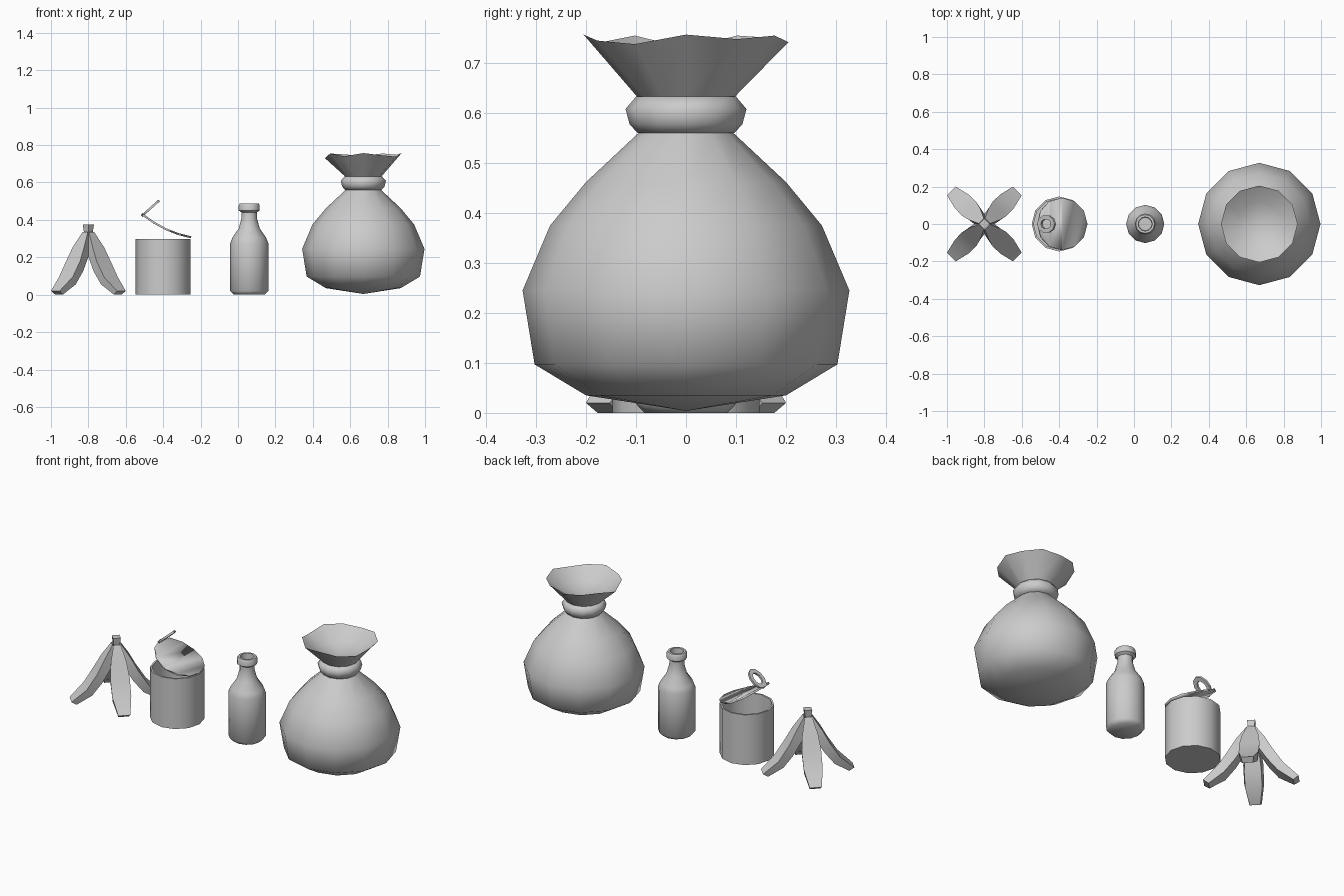
import bpy, bmesh, math
from mathutils import Vector, Matrix

cube = bpy.data.objects.get("Cube")
if cube:
    bpy.data.objects.remove(cube, do_unlink=True)

grey = bpy.data.materials.new("plain grey")
grey.use_nodes = True
COLOUR = (0.6, 0.6, 0.6, 1)
grey.diffuse_color = COLOUR
grey.node_tree.nodes["Principled BSDF"].inputs["Base Color"].default_value = COLOUR


def finish(name, bm, angle=40):
    bmesh.ops.recalc_face_normals(bm, faces=bm.faces)
    mesh = bpy.data.meshes.new(name)
    bm.to_mesh(mesh)
    bm.free()
    mesh.materials.append(grey)
    obj = bpy.data.objects.new(name, mesh)
    bpy.context.collection.objects.link(obj)
    bpy.ops.object.select_all(action='DESELECT')
    obj.select_set(True)
    bpy.context.view_layer.objects.active = obj
    bpy.ops.object.shade_smooth_by_angle(angle=math.radians(angle))
    return obj


def loft(bm, rings, closed=False):
    """Bridge rings of vertices; a ring of one vertex makes a fan."""
    pairs = list(zip(rings, rings[1:]))
    if closed:
        pairs.append((rings[-1], rings[0]))
    for a, b in pairs:
        n = max(len(a), len(b))
        for i in range(n):
            j = (i + 1) % n
            corners = [a[i % len(a)], a[j % len(a)], b[j % len(b)], b[i % len(b)]]
            bm.faces.new(list(dict.fromkeys(corners)))


def lathe(name, x, profile, sides=12, angle=40, wave=None):
    """Turn an (r, z) profile; wave gives rim offsets to its (ring, heights)."""
    bm = bmesh.new()
    rings = []
    for k, (r, z) in enumerate(profile):
        ring = []
        for i in range(sides if r else 1):
            a = math.tau * i / sides
            dz = wave[1][i] if wave and k == wave[0] else 0
            ring.append(bm.verts.new((x + r * math.cos(a), r * math.sin(a), z + dz)))
        rings.append(ring)
    loft(bm, rings)
    return finish(name, bm, angle)


# Rubbish bag: body, tie and ruffled mouth
BAG_X = 0.67
lathe("bag_body", BAG_X, [(0, .004), (.2, .035), (.303, .097), (.327, .245),
                          (.272, .375), (.2, .462), (.095, .56)], angle=60)
lathe("bag_tie", BAG_X, [(.09, .56), (.097, .56), (.113, .578), (.121, .608),
                         (.1, .633), (.09, .633)], angle=60)
ruffle = [.017, .008, .015, .002, .01, .015, -.01, .015, 0, .017, .005, -.002]
lathe("bag_mouth", BAG_X, [(.098, .633), (.205, .74), (.12, .69), (0, .655)],
      angle=60, wave=(1, ruffle))

# Bottle with a hollow lip
lathe("bottle", 0.06, [(0, 0), (.083, 0), (.102, .02), (.102, .275), (.09, .305),
                       (.056, .355), (.041, .41), (.041, .44), (.056, .45),
                       (.056, .478), (.05, .488), (.038, .488), (.036, .455),
                       (0, .455)], angle=50)

# Open can
CAN_X, CAN_R = -0.4, 0.147
lathe("can_body", CAN_X, [(0, 0), (CAN_R, 0), (CAN_R, .298), (.137, .298),
                          (.137, .012), (0, .012)])

# Peeled-back lid: a thin disc cut into strips and bent along a curve
def bend(u):
    """Point on the lid curve, u from 0 at the hinge to 1 at the free edge."""
    return Vector((-.25 - .28 * u + .015 * u * u, 0, .307 + .05 * u + .075 * u * u))


bm = bmesh.new()
disc = bmesh.ops.create_circle(bm, cap_ends=True, radius=.14, segments=12)
for cut in (-.07, 0, .07):
    bmesh.ops.bisect_plane(bm, geom=bm.verts[:] + bm.edges[:] + bm.faces[:],
                           plane_co=(cut, 0, 0), plane_no=(1, 0, 0))
for v in bm.verts:
    p = bend((.14 - v.co.x) / .28)
    v.co = (p.x, v.co.y, p.z)
lid = finish("can_lid", bm)
solid = lid.modifiers.new("thickness", 'SOLIDIFY')
solid.thickness = .01
solid.offset = 0

# Pull tab: a flat oval ring standing on the free edge of the lid
bm = bmesh.new()
tilt = Matrix.Translation((-.468, 0, .462)) @ Matrix.Rotation(math.radians(-42), 4, 'Y')
rings = []
for scale, z in ((1, -.006), (1, .006), (.55, .006), (.55, -.006)):
    ring = []
    for i in range(10):
        a = math.tau * i / 10
        ring.append(bm.verts.new(tilt @ Vector((.06 * (scale + .05) * math.cos(a),
                                                .048 * scale * math.sin(a), z))))
    rings.append(ring)
loft(bm, rings, closed=True)
finish("can_pull_tab", bm)

# Banana peel: four curved strips and a square stem
PEEL_X = -0.8
# Each station: outer r, outer z, inner r, inner z, half width
stations = [(.024, .335, 0, .30, .02), (.075, .255, .03, .215, .043),
            (.115, .18, .085, .125, .053), (.17, .095, .14, .055, .052),
            (.25, .02, .222, 0, .033)]
for side_x, side_y, label in ((1, 1, "back_left"), (-1, 1, "back_right"),
                              (-1, -1, "front_right"), (1, -1, "front_left")):
    turn = Matrix.Translation((PEEL_X, 0, 0)) @ Matrix.Rotation(
        math.atan2(side_y, side_x), 4, 'Z')
    bm = bmesh.new()
    rings = []
    for ro, zo, ri, zi, w in stations:
        section = ((ro, -w, zo), (ro, w, zo), (ri, w * .85, zi), (ri, -w * .85, zi))
        rings.append([bm.verts.new(turn @ Vector(p)) for p in section])
    loft(bm, rings)
    bm.faces.new(rings[0])
    bm.faces.new(rings[-1])
    finish("peel_" + label, bm, 35)
lathe("peel_stem", PEEL_X, [(0, .325), (.022, .325), (.03, .374), (0, .374)], sides=4)
